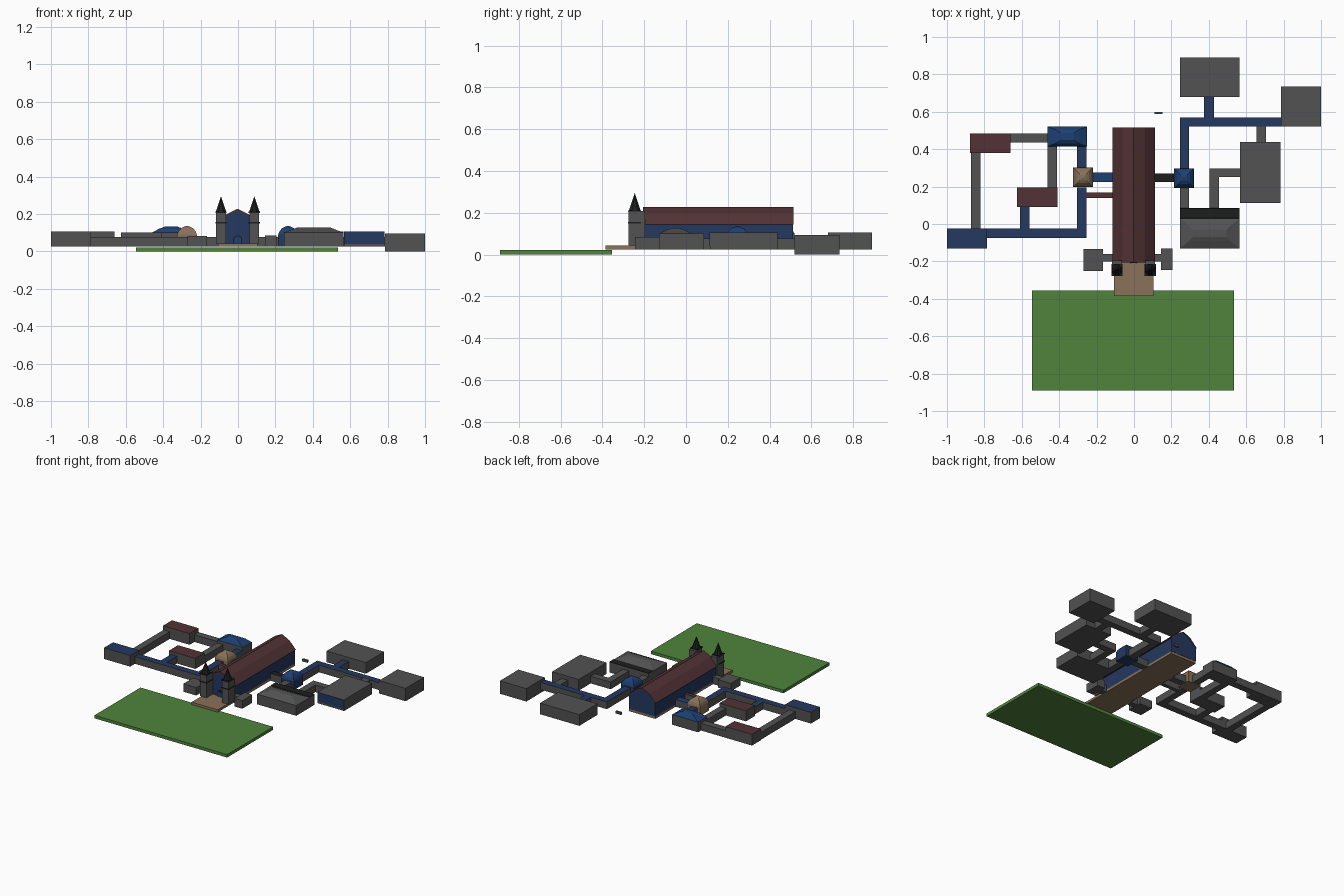
import bpy
import math

COLS = {
    "grey": (0.085, 0.085, 0.085), "blue": (0.018, 0.04, 0.115), "dome_blue": (0.012, 0.05, 0.17),
    "red": (0.085, 0.032, 0.035), "tan": (0.25, 0.165, 0.1), "green": (0.08, 0.23, 0.045),
    "black": (0.012, 0.013, 0.013),
}
MATS = {}
for key, c in COLS.items():
    MATS[key] = bpy.data.materials.new(key)
    MATS[key].diffuse_color = (*c, 1)


def make(name, verts, faces, mat, top=None):
    me = bpy.data.meshes.new(name)
    me.from_pydata(verts, [], faces)
    me.materials.append(MATS[mat])
    if top:
        me.materials.append(MATS[top])
        for p in me.polygons:
            p.material_index = 1 if p.normal.z > 0.9 else 0
    ob = bpy.data.objects.new(name, me)
    bpy.context.collection.objects.link(ob)
    return ob


def loft(name, x0, x1, y0, y1, rings, mat, top=None):
    """Stack of rectangles, each ring = (x inset, y inset, z)."""
    v, f = [], [(3, 2, 1, 0)]
    for ix, iy, z in rings:
        v += [(x0 + ix, y0 + iy, z), (x1 - ix, y0 + iy, z), (x1 - ix, y1 - iy, z), (x0 + ix, y1 - iy, z)]
    for r in range(len(rings) - 1):
        for i in range(4):
            a, b = r * 4 + i, r * 4 + (i + 1) % 4
            f.append((a, b, b + 4, a + 4))
    n = len(v)
    f.append((n - 4, n - 3, n - 2, n - 1))
    return make(name, v, f, mat, top)


def box(name, x0, x1, y0, y1, z0, z1, mat, top=None):
    return loft(name, x0, x1, y0, y1, [(0, 0, z0), (0, 0, z1)], mat, top)


def extrude_xz(name, prof, y0, y1, mat):
    n = len(prof)
    v = [(x, y0, z) for x, z in prof] + [(x, y1, z) for x, z in prof]
    f = [tuple(range(n)), tuple(range(2 * n - 1, n - 1, -1))]
    f += [((i + 1) % n, i, i + n, (i + 1) % n + n) for i in range(n)]
    return make(name, v, f, mat)


# lawn and paved base
box("lawn", -0.545, 0.535, -0.89, -0.355, 0, 0.022, "green")
box("hall_base", -0.108, 0.105, -0.385, 0.51, 0.025, 0.043, "tan")

# great hall: blue body with a broken-slope red roof
body = [(-0.108, 0.043), (0.105, 0.043), (0.105, 0.145), (0.056, 0.19), (-0.002, 0.219), (-0.06, 0.19), (-0.108, 0.145)]
extrude_xz("hall_walls", body, -0.2, 0.512, "blue")
roof = [(0.111, 0.143), (0.058, 0.198), (-0.002, 0.228), (-0.062, 0.198), (-0.114, 0.143),
        (-0.107, 0.143), (-0.06, 0.189), (-0.002, 0.218), (0.056, 0.189), (0.104, 0.143)]
extrude_xz("hall_roof", roof, -0.205, 0.515, "red")

# pointed front doorway
arch = [(-0.026, 0.043), (0.022, 0.043), (0.022, 0.072), (0.012, 0.082), (-0.002, 0.087), (-0.016, 0.082), (-0.026, 0.072)]
extrude_xz("door_frame", arch, -0.206, -0.199, "black")
extrude_xz("door", [(x * 0.78, 0.043 + (z - 0.043) * 0.85) for x, z in arch], -0.208, -0.2, "dome_blue")

# front towers with ledges and spires
for side, cx in (("left", -0.091), ("right", 0.087)):
    cy, h = -0.245, 0.026
    box(f"{side}_tower", cx - h, cx + h, cy - h - 0.003, cy + 0.05, 0.043, 0.208, "grey")
    for z in (0.15, 0.206):
        g = h + 0.004
        box(f"{side}_tower_ledge", cx - g, cx + g, cy - g - 0.003, cy + g, z, z + 0.006, "black")
    bpy.ops.mesh.primitive_cone_add(vertices=8, radius1=0.03, radius2=0, depth=0.083,
                                    location=(cx, cy, 0.2535), rotation=(0, 0, math.pi / 8))
    sp = bpy.context.object
    sp.name = f"{side}_spire"
    sp.data.materials.append(MATS["black"])

# main rooms: x0, x1, y0, y1, z0, z1, roof colour
R = 0.107
rooms = [
    ("left_porch_room", -0.27, -0.165, -0.25, -0.135, 0.025, 0.083, "grey"),
    ("right_porch_room", 0.145, 0.207, -0.245, -0.13, 0.025, 0.085, "grey"),
    ("north_west_room", -0.877, -0.66, 0.38, 0.485, 0.025, R, "red"),
    ("inner_west_room", -0.625, -0.41, 0.09, 0.195, 0.025, 0.102, "red"),
    ("far_west_room", -1.0, -0.787, -0.13, -0.025, 0.025, R, "blue"),
    ("vaulted_room", -0.462, -0.252, 0.415, 0.52, 0.025, 0.1, "dome_blue"),
    ("north_east_room", 0.245, 0.565, 0.68, 0.89, 0.025, R, "grey"),
    ("far_east_room", 0.785, 1.0, 0.52, 0.735, 0.0, 0.095, "grey"),
    ("long_east_room", 0.567, 0.783, 0.115, 0.438, 0.025, R, "grey"),
    ("hip_roof_room", 0.245, 0.565, -0.13, 0.085, 0.025, 0.1, "grey"),
]
for n, x0, x1, y0, y1, z0, z1, top in rooms:
    box(n, x0, x1, y0, y1, z0, z1, "grey", top)
box("long_east_room_front", 0.567, 0.783, 0.112, 0.115, 0.04, R, "blue")

# corridors: x0, x1, y0, y1, roof colour
corridors = [
    (-0.165, -0.108, -0.2, -0.16, "grey"), (0.105, 0.145, -0.2, -0.16, "grey"),
    (-0.66, -0.462, 0.435, 0.485, "grey"), (-0.872, -0.822, -0.025, 0.38, "grey"),
    (-0.462, -0.412, 0.195, 0.415, "grey"), (-0.61, -0.56, -0.025, 0.09, "blue"),
    (-0.787, -0.255, -0.075, -0.025, "blue"), (-0.305, -0.255, -0.025, 0.195, "blue"),
    (-0.305, -0.255, 0.3, 0.415, "blue"), (-0.22, -0.108, 0.225, 0.275, "dome_blue"),
    (-0.255, -0.108, 0.14, 0.168, "red"), (0.105, 0.215, 0.225, 0.27, "black"),
    (0.245, 0.295, 0.295, 0.52, "blue"), (0.245, 0.785, 0.52, 0.57, "blue"),
    (0.375, 0.427, 0.57, 0.68, "blue"), (0.655, 0.707, 0.438, 0.52, "grey"),
    (0.405, 0.567, 0.25, 0.298, "grey"), (0.405, 0.455, 0.085, 0.25, "grey"),
    (0.245, 0.295, 0.085, 0.195, "grey"),
]
for i, (x0, x1, y0, y1, top) in enumerate(corridors):
    box(f"corridor_{i + 1}", x0, x1, y0, y1, 0.025, 0.078, "grey", top)

# square domed hubs either side of the hall
dome = [(0, 0, 0.09), (0.007, 0.007, 0.108), (0.021, 0.021, 0.124), (0.036, 0.036, 0.132), (0.05, 0.05, 0.136)]
for n, x0, y0, wall, mat in (("west", -0.325, 0.197, "tan", "tan"), ("east", 0.215, 0.193, "blue", "dome_blue")):
    box(f"{n}_hub", x0, x0 + 0.105, y0, y0 + 0.105, 0.025, 0.09, wall)
    loft(f"{n}_hub_dome", x0, x0 + 0.105, y0, y0 + 0.105, dome, mat)

# shaped roofs
loft("vaulted_roof", -0.462, -0.252, 0.415, 0.52,
     [(0, 0, 0.1), (0.04, 0.015, 0.121), (0.07, 0.033, 0.132)], "dome_blue")
loft("hip_roof", 0.245, 0.565, -0.13, 0.03,
     [(0, 0, 0.1), (0.05, 0.04, 0.119), (0.07, 0.06, 0.127)], "grey")
loft("hip_roof_back", 0.245, 0.565, 0.03, 0.085, [(0, 0, 0.1), (0, 0.001, 0.103)], "black")

# small detached block behind the hall
box("detached_block", 0.11, 0.152, 0.588, 0.6, 0.03, 0.048, "grey")
